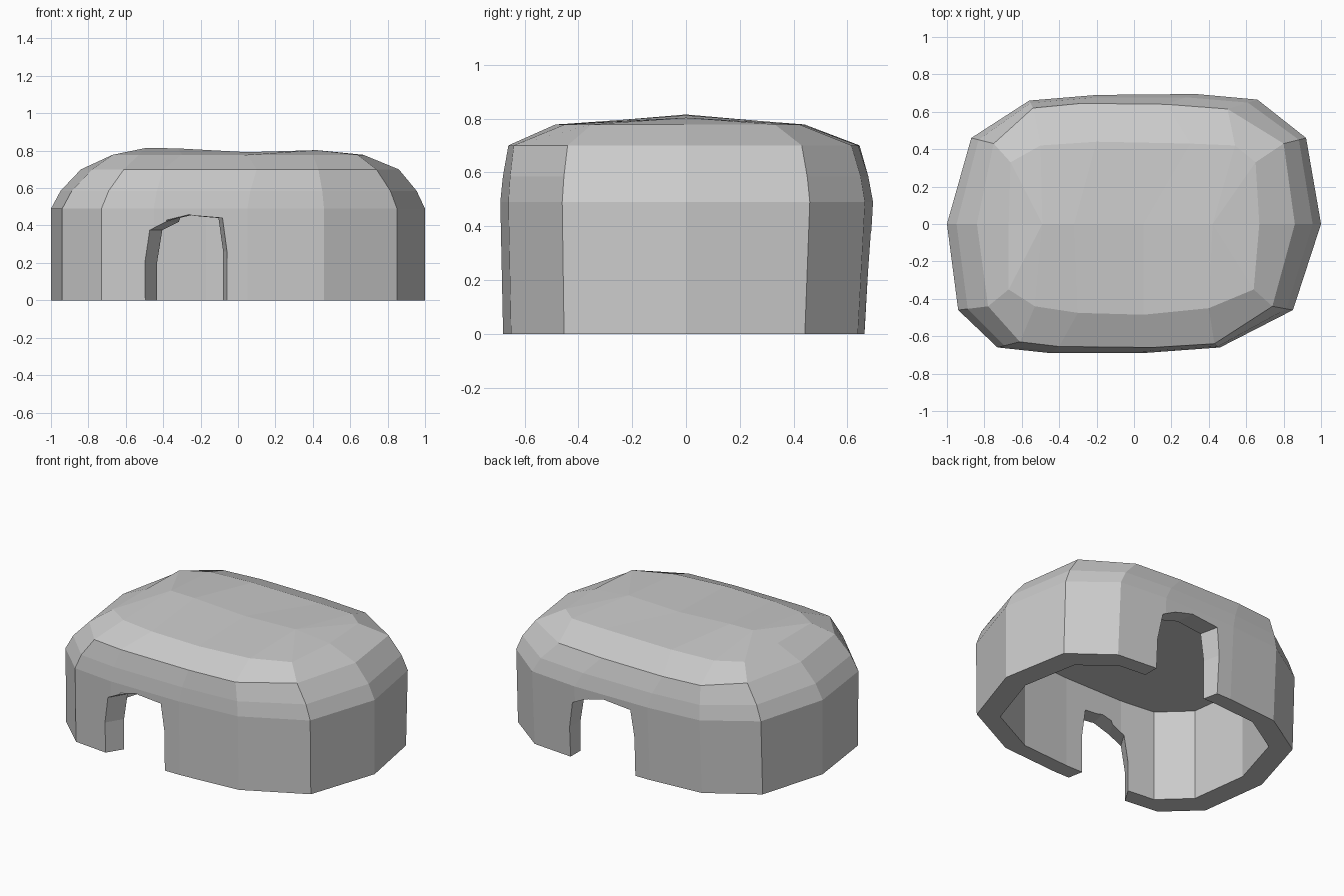
import bpy, bmesh

if "Cube" in bpy.data.objects:
    bpy.data.objects.remove(bpy.data.objects["Cube"])

# Plan outlines, counter-clockwise from the left end: wall, shoulder, roof edge
WALL = [(-1, 0), (-.94, -.46), (-.73, -.66), (-.45, -.69), (.05, -.69), (.46, -.66), (.85, -.46),
        (1, 0), (.92, .46), (.66, .665), (.33, .695), (-.2, .69), (-.56, .66), (-.87, .46)]
SHOULDER = [(-.84, 0), (-.78, -.44), (-.61, -.63), (-.4, -.655), (.1, -.66), (.43, -.64), (.74, -.44),
            (.86, 0), (.8, .43), (.5, .615), (.17, .64), (-.28, .645), (-.54, .62), (-.75, .43)]
ROOF = [(-.67, 0), (-.67, -.35), (-.53, -.44), (-.3, -.475), (.05, -.485), (.4, -.45), (.64, -.35),
        (.67, 0), (.65, .33), (.54, .42), (.3, .43), (-.2, .44), (-.5, .42), (-.66, .33)]
RIDGE = [(-.49, .815), (-.32, .812), (.05, .792), (.42, .803)]
FOOT = [(x, y * (.96 if y > 0 else .985)) for x, y in WALL]


def mix(a, b, t):
    return [(p[0] + (q[0] - p[0]) * t, p[1] + (q[1] - p[1]) * t) for p, q in zip(a, b)]


def finish(bm, name):
    bmesh.ops.recalc_face_normals(bm, faces=bm.faces)
    me = bpy.data.meshes.new(name)
    bm.to_mesh(me)
    bm.free()
    ob = bpy.data.objects.new(name, me)
    bpy.context.collection.objects.link(ob)
    return ob


def loft(bm, levels):
    """Skin a stack of closed point rings and return their vertices."""
    rings = [[bm.verts.new(p) for p in pts] for pts in levels]
    for a, b in zip(rings, rings[1:]):
        n = len(a)
        for i in range(n):
            bm.faces.new((a[i], a[(i + 1) % n], b[(i + 1) % n], b[i]))
    return rings


def at(points, z, sx=1, sy=1):
    return [(x * sx, y * sy, z) for x, y in points]


def body(name):
    """Solid domed body with a shallow saddle ridge."""
    bm = bmesh.new()
    rings = loft(bm, [at(FOOT, 0), at(WALL, .49), at(mix(WALL, SHOULDER, .32), .585),
                      at(SHOULDER, .7), at(ROOF, .778)])
    bm.faces.new(rings[0])
    t = rings[-1]
    r = [bm.verts.new((x, 0, z)) for x, z in RIDGE]
    for i in range(3):
        bm.faces.new((t[2 + i], t[3 + i], r[i + 1], r[i]))
        bm.faces.new((t[12 - i], r[i], r[i + 1], t[11 - i]))
    for f in ((t[0], t[1], r[0]), (t[1], t[2], r[0]), (t[0], r[0], t[13]), (t[13], r[0], t[12]),
              (t[7], r[3], t[6]), (t[6], r[3], t[5]), (t[7], t[8], r[3]), (t[8], t[9], r[3])):
        bm.faces.new(f)
    return finish(bm, name)


def capped(name, levels):
    bm = bmesh.new()
    for ring in loft(bm, levels)[::len(levels) - 1]:
        bm.faces.new(ring)
    return finish(bm, name)


def doorway(name, side, outer, inner):
    """Arched cutter between (left, right) spans seen from outside the door."""
    levels = []
    for y, (l, r) in ((.78, outer), (.42, inner)):
        prof = [(l, -.1), (l, .2), (l + .03, .375), (l + .12, .42), ((l + r) / 2 + .02, .458),
                (r - .025, .44), (r, .26), (r, -.1)]
        levels.append([(x * -side, y * side, z) for x, z in prof])
    return capped(name, levels)


# Outer body, hollow interior with a flat ceiling, two offset doorways
shelter = body("shelter_shell")
cutters = [capped("cavity", [at(FOOT, z, .85, .85) for z in (-.1, .605)]),
           doorway("front_doorway", -1, (-.56, -.04), (-.34, -.11)),
           doorway("back_doorway", 1, (-.38, .12), (-.38, .04))]
bpy.context.view_layer.objects.active = shelter
shelter.select_set(True)
for c in cutters:
    m = shelter.modifiers.new("cut", 'BOOLEAN')
    m.operation, m.solver, m.object = 'DIFFERENCE', 'EXACT', c
    bpy.ops.object.modifier_apply(modifier=m.name)
    bpy.data.objects.remove(c)
bpy.ops.object.shade_flat()
